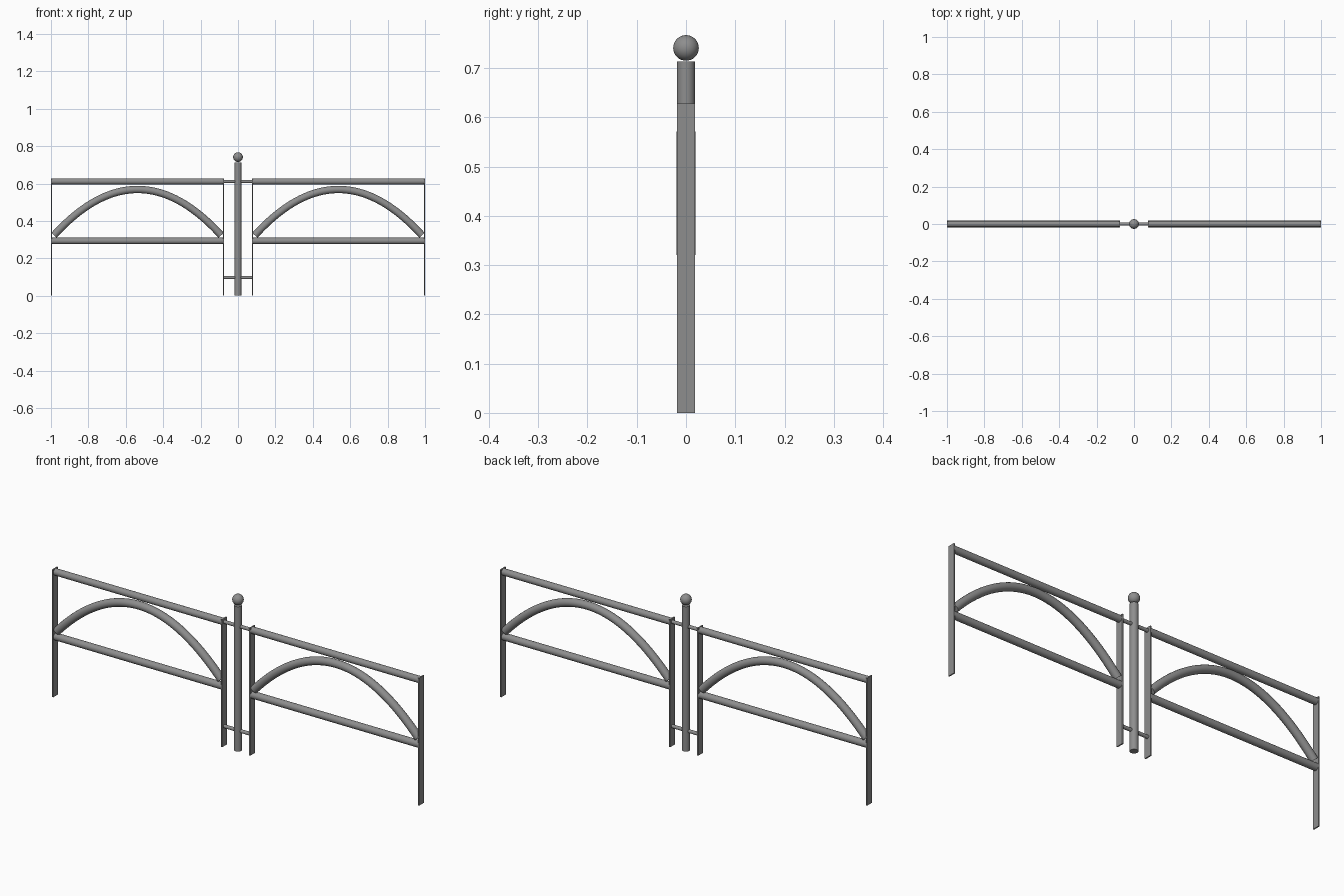
import bpy
from math import pi
from mathutils import Vector

cube = bpy.data.objects.get("Cube")
if cube:
    bpy.data.objects.remove(cube, do_unlink=True)

INNER, OUTER = 0.077, 0.997      # strip positions on each side
MID = (INNER + OUTER) / 2
STRIP_TOP = 0.628

metal = bpy.data.materials.new("grey_metal")
metal.use_nodes = True
grey = (0.27, 0.27, 0.27, 1)
metal.diffuse_color = grey
metal.node_tree.nodes["Principled BSDF"].inputs["Base Color"].default_value = grey


def finish(obj, name, smooth=True):
    obj.name = name
    obj.data.materials.clear()
    obj.data.materials.append(metal)
    if smooth:
        bpy.ops.object.select_all(action='DESELECT')
        obj.select_set(True)
        bpy.context.view_layer.objects.active = obj
        bpy.ops.object.shade_smooth_by_angle()
    return obj


def rod(name, start, end, radius):
    """Round bar between two points."""
    a, b = Vector(start), Vector(end)
    turn = (b - a).to_track_quat('Z', 'Y').to_euler()
    bpy.ops.mesh.primitive_cylinder_add(vertices=32, radius=radius, depth=(b - a).length,
                                        location=(a + b) / 2, rotation=turn)
    return finish(bpy.context.object, name)


def strip(name, x):
    """Flat upright bar."""
    bpy.ops.mesh.primitive_cube_add(size=1, location=(x, 0, STRIP_TOP / 2))
    obj = bpy.context.object
    obj.scale = (0.006, 0.037, STRIP_TOP)
    return finish(obj, name, smooth=False)


def arch(name, centre, half, foot, crown, radius, steps=40):
    """Parabolic bent tube."""
    curve = bpy.data.curves.new(name, 'CURVE')
    curve.dimensions = '3D'
    curve.bevel_depth = radius
    curve.bevel_resolution = 6
    curve.use_fill_caps = True
    path = curve.splines.new('POLY')
    path.points.add(steps)
    for i, p in enumerate(path.points):
        t = 2 * i / steps - 1
        p.co = (centre + half * t, 0, crown - (crown - foot) * t * t, 1)
    obj = bpy.data.objects.new(name, curve)
    bpy.context.collection.objects.link(obj)
    bpy.ops.object.select_all(action='DESELECT')
    obj.select_set(True)
    bpy.context.view_layer.objects.active = obj
    bpy.ops.object.convert(target='MESH')
    return finish(bpy.context.object, name)


# Central post with ball finial
rod("centre_post", (0, 0, 0), (0, 0, 0.713), 0.0185)
bpy.ops.mesh.primitive_uv_sphere_add(segments=32, ring_count=16, radius=0.026,
                                     location=(0, 0, 0.741))
finish(bpy.context.object, "ball_finial")

# Two mirrored fence panels
for side, s in (("left", 1), ("right", -1)):
    strip(side + "_inner_strip", s * INNER)
    strip(side + "_outer_strip", s * OUTER)
    rod(side + "_top_rail", (s * INNER, 0, 0.611), (s * OUTER, 0, 0.611), 0.0165)
    rod(side + "_lower_rail", (s * INNER, 0, 0.293), (s * OUTER, 0, 0.293), 0.0175)
    arch(side + "_arch", s * MID, (OUTER - INNER) / 2 - 0.013, 0.323, 0.568, 0.0195)
    for level, z in (("upper", 0.611), ("lower", 0.097)):
        rod(f"{side}_{level}_connector", (0, 0, z), (s * INNER, 0, z), 0.0085)
